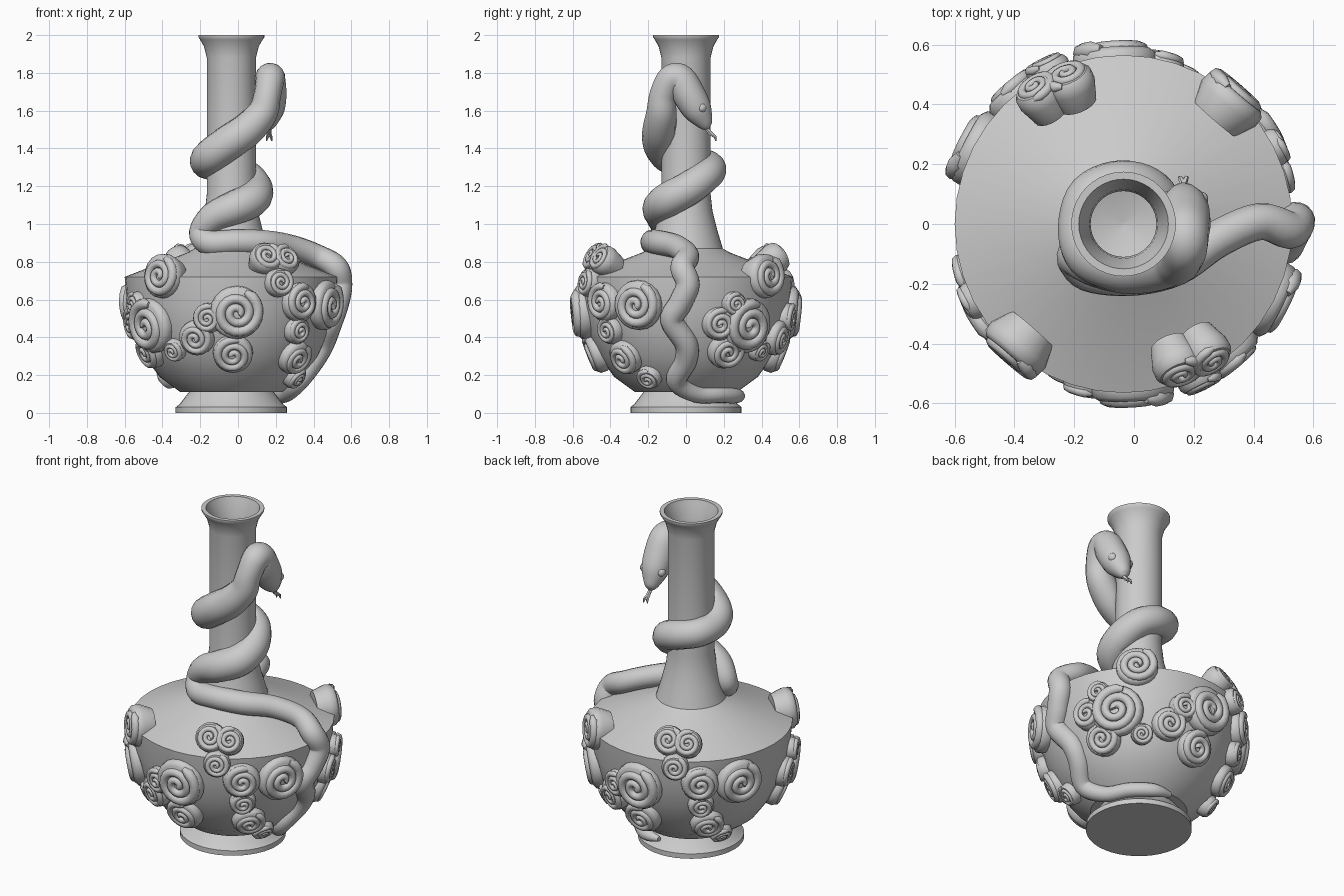
import bpy, math
from mathutils import Vector, Matrix

if "Cube" in bpy.data.objects:
    bpy.data.objects.remove(bpy.data.objects["Cube"])

CX = -0.035  # vase axis


def make(name, verts, faces, angle=40):
    me = bpy.data.meshes.new(name)
    me.from_pydata(verts, [], faces)
    ob = bpy.data.objects.new(name, me)
    bpy.context.collection.objects.link(ob)
    bpy.ops.object.select_all(action='DESELECT')
    ob.select_set(True)
    bpy.context.view_layer.objects.active = ob
    bpy.ops.object.shade_smooth_by_angle(angle=math.radians(angle))
    return ob


def lathe(profile, seg):
    """Revolve an (r, z) profile listed from the bottom up the outside."""
    v, f = [], []
    for r, z in profile:
        for i in range(seg):
            a = 2 * math.pi * i / seg
            v.append(Vector((r * math.cos(a), r * math.sin(a), z)))
    for j in range(len(profile) - 1):
        for i in range(seg):
            k = (i + 1) % seg
            f.append((j*seg + i, j*seg + k, (j+1)*seg + k, (j+1)*seg + i))
    f.append(tuple(reversed(range(seg))))
    f.append(tuple(range(len(v) - seg, len(v))))
    return v, f


def smooth_path(pts, sub):
    """Catmull-Rom through (x, y, z, radius) points."""
    P = [Vector(p) for p in pts]
    out = []
    for i in range(len(P) - 1):
        a, b, c, d = P[max(i-1, 0)], P[i], P[i+1], P[min(i+2, len(P)-1)]
        for s in range(sub):
            t = s / sub
            out.append(0.5 * (2*b + (c-a)*t + (2*a-5*b+4*c-d)*t*t + (3*b-a-3*c+d)*t**3))
    return out + [P[-1]]


def tube(path, sides):
    """Sweep a circle along (x, y, z, radius) points."""
    v, f = [], []
    p = [Vector(q[:3]) for q in path]
    n = len(p)
    prev = nor = None
    for i in range(n):
        t = (p[min(i+1, n-1)] - p[max(i-1, 0)]).normalized()
        nor = t.orthogonal().normalized() if prev is None else prev.rotation_difference(t) @ nor
        prev = t
        b = t.cross(nor)
        for k in range(sides):
            a = 2 * math.pi * k / sides
            v.append(p[i] + path[i][3] * (math.cos(a) * nor + math.sin(a) * b))
    for i in range(n - 1):
        for k in range(sides):
            m = (k + 1) % sides
            f.append((i*sides + k, i*sides + m, (i+1)*sides + m, (i+1)*sides + k))
    f.append(tuple(reversed(range(sides))))
    f.append(tuple(range((n-1)*sides, n*sides)))
    return v, f


# Vase: foot, bowl, shoulder, neck, flared lip and bore
body = [(.27, .11), (.38, .19), (.46, .3), (.515, .42), (.55, .56), (.565, .72)]
profile = [(.295, 0), (.295, .03), (.275, .045), (.225, .11)] + body + [
    (.23, .85), (.195, .87), (.165, .97), (.14, 1.07), (.13, 1.16), (.13, 1.88),
    (.145, 1.94), (.165, 1.975), (.175, 1.99), (.175, 2.0), (.15, 2.0), (.142, 1.975),
    (.115, 1.9), (.11, 1.85), (.11, .9), (.01, .87)]
v, f = lathe(profile, 40)
vase = make("vase", v, f, 35)
vase.location.x = CX


def bowl_radius(z):
    for (r0, z0), (r1, z1) in zip(body, body[1:]):
        if z <= z1:
            return r0 + (r1 - r0) * (z - z0) / (z1 - z0)
    return body[-1][0]


# Scroll curls: drum with a raised spiral, facing outward from the bowl
def curl(name, ang, z, r, tilt, rad, spin):
    v, f = lathe([(r*.75, -.1), (r*.95, -.03), (r*.93, .005), (r*.8, .02)], 20)
    path = []
    turns, steps = 2.3, 44
    for i in range(steps + 1):
        t = i / steps
        a = spin * (2 * math.pi * turns * t) + 1.2
        d = r * (.8 - .72 * t)
        w = r * (.2 - .07 * t) * (.5 if i == 0 else 1)
        path.append((d * math.cos(a), d * math.sin(a), .014 + .012 * t, w))
    tv, tf = tube(path, 8)
    f = f + [tuple(i + len(v) for i in q) for q in tf]
    v = v + tv
    a, e = math.radians(ang), math.radians(tilt)
    n = Vector((math.sin(a)*math.cos(e), -math.cos(a)*math.cos(e), math.sin(e)))
    u = Vector((math.cos(a), math.sin(a), 0))
    w = n.cross(u)
    m = Matrix((u, w, n)).transposed()
    c = Vector((CX + rad*math.sin(a), -rad*math.cos(a), z))
    make(name, [m @ q + c for q in v], f, 50)


# angle from the front, height, radius, tilt, distance (None = on the bowl)
curls = [
    (3, .53, .15, -6, None), (-13, .5, .085, -8, None), (-21, .395, .1, -15, None),
    (1, .31, .112, -22, None), (-41, .725, .125, 3, .565), (-53, .46, .155, -10, None),
    (-64, .325, .105, -25, None), (-71, .47, .095, -10, None), (-38, .33, .065, -25, None),
    (-63, .575, .07, -5, None), (21, .825, .09, 28, .52), (33, .815, .085, 28, .53),
    (26, .69, .08, 5, None), (40, .585, .11, -4, None), (63, .57, .14, -4, None),
    (41, .435, .078, -12, None), (46, .29, .1, -28, None), (60, .185, .07, -40, None)]
for half in (0, 180):
    for i, (ang, z, r, tilt, rad) in enumerate(curls):
        d = rad if rad else bowl_radius(z) + .02
        curl(f"curl_{half}_{i}", ang + half, z, r, tilt, d, 1 if i % 2 else -1)

# Snake: tail round the foot, wavy up the side, coiled on the neck
snake_pts = [
    (-.02, .29, .09, .015), (.08, .27, .09, .038), (.18, .18, .095, .042),
    (.25, .05, .1, .045), (.32, -.05, .17, .055), (.4, .0, .28, .06),
    (.45, .0, .37, .062), (.495, -.075, .49, .062), (.525, -.03, .58, .063),
    (.542, .01, .68, .064), (.52, -.02, .77, .064), (.42, .008, .83, .062),
    (.28, -.05, .88, .063), (.14, -.14, .9, .067), (-.01, -.175, .905, .066),
    (-.15, -.16, .9, .067), (-.195, -.11, .955, .065), (-.13, -.13, 1.035, .08),
    (-.02, -.14, 1.085, .09), (.075, -.09, 1.13, .093), (.095, .01, 1.185, .09),
    (.05, .1, 1.25, .085), (-.04, .13, 1.29, .084), (-.14, .09, 1.315, .084),
    (-.17, -.01, 1.33, .085), (-.142, -.095, 1.363, .092), (-.05, -.137, 1.43, .093),
    (.05, -.14, 1.5, .09), (.13, -.13, 1.59, .08), (.155, -.122, 1.68, .072),
    (.17, -.08, 1.765, .076), (.17, -.03, 1.765, .082), (.17, .015, 1.685, .087),
    (.168, .06, 1.605, .078), (.165, .095, 1.545, .05), (.165, .112, 1.515, .028),
    (.165, .12, 1.505, .006)]
v, f = tube(smooth_path(snake_pts, 5), 16)
for q in v:  # flatten the coils against the neck, clear of the bore
    d = math.hypot(q.x - CX, q.y)
    if q.z > .93 and d < .122:
        q.x, q.y = CX + (q.x - CX) * .122 / d, q.y * .122 / d
make("snake", v, f, 50)

# Eyes and forked tongue, mirrored about the head
for s, side in ((1, "right"), (-1, "left")):
    bpy.ops.mesh.primitive_uv_sphere_add(segments=14, ring_count=8, radius=.026,
                                         location=(.167 + s*.056, .083, 1.615))
    eye = bpy.context.object
    eye.name = "eye_" + side
    bpy.ops.object.shade_smooth()
    v, f = tube([(.165, .095, 1.52, .012), (.165, .13, 1.48, .012),
                 (.165 + s*.01, .155, 1.46, .008), (.165 + s*.014, .158, 1.44, .003)], 6)
    make("tongue_" + side, v, f)
